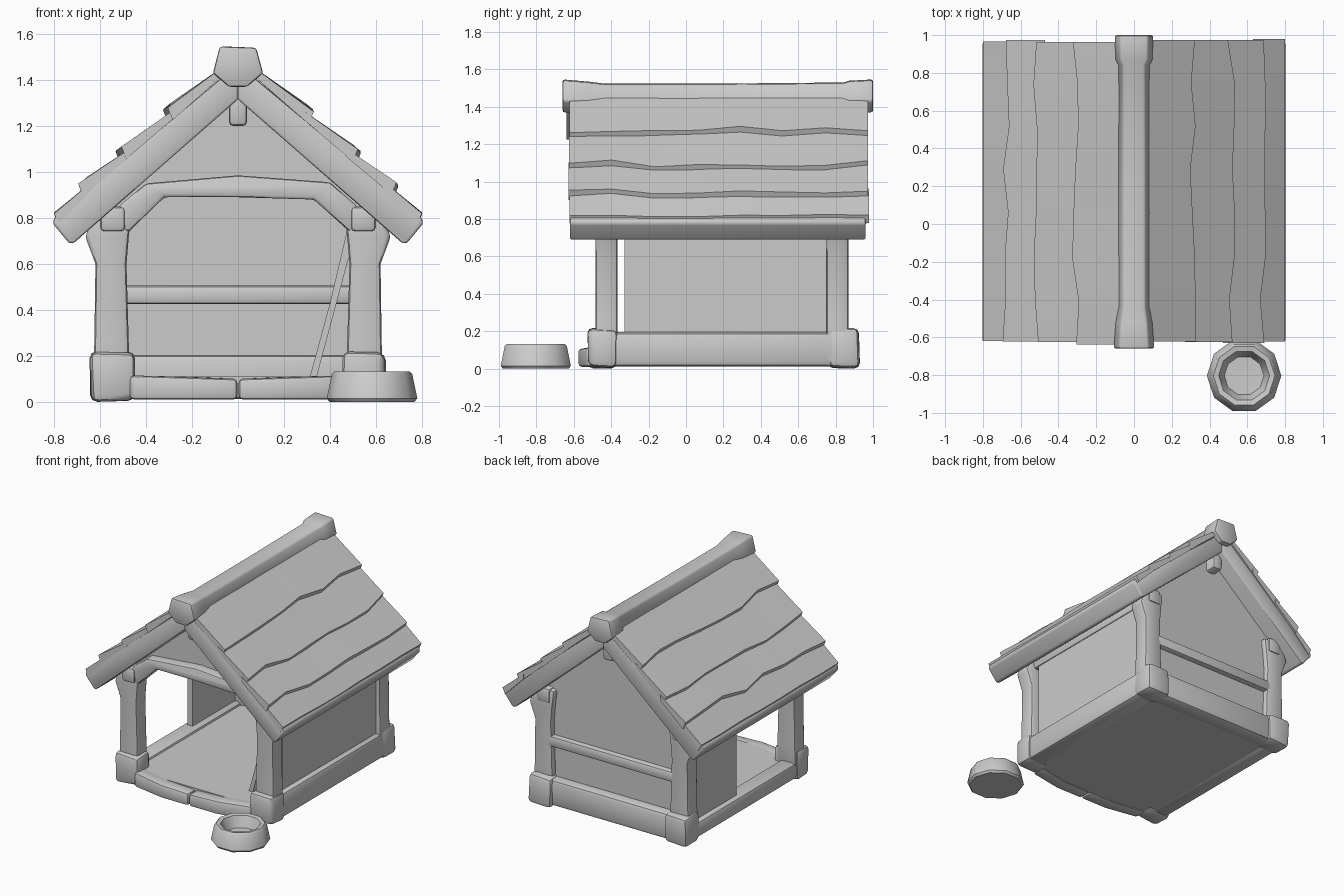
import bpy, bmesh, math, random
from mathutils import Vector

if "Cube" in bpy.data.objects:
    bpy.data.objects.remove(bpy.data.objects["Cube"])

random.seed(4)


def finish(name, bm, bevel=0.0, seg=2):
    """Bevel the hard edges and turn the bmesh into an object."""
    bmesh.ops.recalc_face_normals(bm, faces=bm.faces)
    if bevel:
        edges = [e for e in bm.edges if e.calc_face_angle(0) > 0.6]
        bmesh.ops.bevel(bm, geom=edges, offset=bevel, segments=seg, profile=0.5,
                        affect='EDGES', clamp_overlap=True)
    me = bpy.data.meshes.new(name)
    bm.to_mesh(me)
    bm.free()
    ob = bpy.data.objects.new(name, me)
    bpy.context.collection.objects.link(ob)
    return ob


def prism(name, pts, y0, y1, bevel=0.0):
    """Extrude an x/z outline along y."""
    bm = bmesh.new()
    a = [bm.verts.new((x, y0, z)) for x, z in pts]
    b = [bm.verts.new((x, y1, z)) for x, z in pts]
    bm.faces.new(a)
    bm.faces.new(b[::-1])
    for i in range(len(pts)):
        j = (i + 1) % len(pts)
        bm.faces.new((a[i], b[i], b[j], a[j]))
    return finish(name, bm, bevel)


def box(name, lo, hi, bevel=0.0, wobble=0.0):
    """Box between two corners, with slightly hand-hewn corners."""
    bm = bmesh.new()
    bmesh.ops.create_cube(bm, size=1)
    for v in bm.verts:
        for k in range(3):
            v.co[k] = (lo[k] + hi[k]) / 2 + v.co[k] * (hi[k] - lo[k])
            v.co[k] += random.uniform(-wobble, wobble)
    return finish(name, bm, bevel)


def loft(name, sections, bevel=0.0):
    """Skin a list of equal-length vertex rings."""
    bm = bmesh.new()
    rings = [[bm.verts.new(p) for p in s] for s in sections]
    n = len(rings[0])
    for r, s in zip(rings, rings[1:]):
        for i in range(n):
            bm.faces.new((r[i], r[(i + 1) % n], s[(i + 1) % n], s[i]))
    bm.faces.new(rings[0])
    bm.faces.new(rings[-1])
    return finish(name, bm, bevel)


def roof_z(x):
    return 1.507 - 0.873 * x


for sx, side in ((-1, "left"), (1, "right")):
    # Roof slab, its end faces read as the rake and eave beams
    prism(f"{side}_roof_slab",
          [(0, 1.47), (sx * 0.80, 0.80), (sx * 0.805, 0.775), (sx * 0.735, 0.69),
           (sx * 0.715, 0.69), (0, 1.315)], -0.62, 0.96, 0.02)
    # Overlapping shingle boards with uneven lower edges
    rows = [(0.05, 0.315), (0.27, 0.52), (0.47, 0.685), (0.63, 0.80)]
    for r, (x0, x1) in enumerate(rows):
        lip = 0.045 if r < 3 else 0.012
        ya, yb = -0.63 + random.uniform(-0.015, 0.01), 0.97 + random.uniform(-0.01, 0.015)
        rings = []
        for i in range(8):
            y = ya + (yb - ya) * i / 7
            xe = x1 + (random.uniform(-0.025, 0.015) if r < 3 else 0)
            ze = roof_z(xe) + lip + random.uniform(-0.008, 0.006)
            rings.append([(sx * x0, y, roof_z(x0) + 0.005), (sx * xe, y, ze),
                          (sx * (xe - 0.022), y, ze - 0.04 - lip * 0.3),
                          (sx * x0, y, roof_z(x0) - 0.03)])
        loft(f"{side}_shingle_row_{r + 1}", rings)

    # Corner posts flaring under the eaves
    for y, where, hy in ((-0.425, "front", 0.06), (0.81, "back", 0.06)):
        rings = []
        for z, xi, xo in ((0.03, 0.47, 0.635), (0.25, 0.475, 0.625), (0.6, 0.485, 0.62),
                          (0.72, 0.475, 0.665), (0.84, 0.46, 0.61)):
            rings.append([(sx * xi, y - hy, z), (sx * xo, y - hy, z),
                          (sx * xo, y + hy, z), (sx * xi, y + hy, z)])
        loft(f"{side}_{where}_post", rings, 0.02)
        # Chunky foot block at each corner
        lo, hi = (-0.52, -0.37) if where == "front" else (0.76, 0.925)
        xs = sorted((sx * 0.455, sx * 0.64))
        box(f"{side}_{where}_foot", (xs[0], lo, 0.005), (xs[1], hi, 0.215), 0.03, 0.008)

    # Wall plate under the rafters
    xs = sorted((sx * 0.49, sx * 0.60))
    box(f"{side}_wall_plate", (xs[0], -0.5, 0.74), (xs[1], 0.88, 0.85), 0.02)

# Ridge beam with swollen ends
rings = []
for y, t, b, zt in ((-0.66, 0.08, 0.11, 1.547), (-0.52, 0.07, 0.10, 1.535), (-0.44, 0.06, 0.085, 1.525),
                    (0.2, 0.06, 0.085, 1.525), (0.84, 0.06, 0.085, 1.53), (0.87, 0.075, 0.10, 1.54),
                    (1.0, 0.075, 0.105, 1.547)):
    rings.append([(-t, y, zt), (t, y, zt - 0.006), (b, y, 1.43), (0.04, y, 1.37), (-0.04, y, 1.37), (-b, y, 1.43)])
loft("ridge_beam", rings, 0.012)
# Ridge pole ends under the gables
box("ridge_pole", (-0.04, -0.53, 1.20), (0.04, 0.91, 1.34), 0.02)

# Floor and base beams
box("floor", (-0.60, -0.49, 0.02), (0.60, 0.86, 0.11))
box("right_base_beam", (0.48, -0.45, 0.012), (0.63, 0.9, 0.195), 0.03)
box("left_base_beam", (-0.63, -0.45, 0.012), (-0.50, 0.9, 0.13), 0.03)
box("back_base_beam", (-0.56, 0.77, 0.012), (0.56, 0.90, 0.205), 0.03)
# Front sill in two slightly bowed logs
for sx, side in ((-1, "left"), (1, "right")):
    rings = [[(sx * x, y, 0.01), (sx * x, y + 0.1, 0.01), (sx * x, y + 0.1, z), (sx * x, y, z)]
             for x, y, z in ((0.003, -0.575, 0.10), (0.22, -0.575, 0.108), (0.47, -0.53, 0.115))]
    loft(f"{side}_front_sill", rings, 0.018)

# Back wall, front gable panel and back rail
prism("back_wall", [(-0.57, 0.1), (0.57, 0.1), (0.57, 0.83), (0, 1.34), (-0.57, 0.83)], 0.79, 0.83)
box("back_rail", (-0.52, 0.74, 0.425), (0.52, 0.87, 0.505), 0.02)
prism("front_gable_panel", [(-0.52, 0.80), (-0.32, 0.93), (0.33, 0.93), (0.52, 0.80),
                            (0.57, 0.83), (0, 1.34), (-0.57, 0.83)], -0.42, -0.39)
# Arched door header with knee braces
prism("door_header", [(-0.49, 0.74), (-0.47, 0.745), (-0.32, 0.89), (0, 0.89), (0.33, 0.88), (0.48, 0.745),
                      (0.50, 0.74), (0.52, 0.85), (0.40, 0.955), (0, 0.985), (-0.40, 0.95), (-0.52, 0.85)],
      -0.49, -0.37, 0.014)

# Side walls: full on the right, half open on the left
box("right_wall", (0.55, -0.33, 0.13), (0.59, 0.86, 0.82))
box("left_wall", (-0.59, 0.26, 0.10), (-0.55, 0.86, 0.82))
# Leaning inner board along the right wall
prism("right_inner_board", [(0.31, 0.10), (0.34, 0.10), (0.52, 0.77), (0.48, 0.77), (0.40, 0.43)], -0.32, 0.3)

# Feeding bowl: faceted lathe with a sunken dish
bm = bmesh.new()
prof = [(0.0, 0.0), (0.185, 0.0), (0.197, 0.015), (0.175, 0.12), (0.163, 0.133),
        (0.135, 0.128), (0.105, 0.05), (0.0, 0.045)]
n = 10
rows = []
for r, z in prof:
    c = n if r else 1
    rows.append([bm.verts.new((0.583 + r * math.cos(2 * math.pi * i / n),
                               -0.803 + r * math.sin(2 * math.pi * i / n), z)) for i in range(c)])
for a, b in zip(rows, rows[1:]):
    for i in range(n):
        j = (i + 1) % n
        quad = [a[i % len(a)], a[j % len(a)], b[j % len(b)], b[i % len(b)]]
        bm.faces.new(list(dict.fromkeys(quad)))
finish("bowl", bm)

# Smooth shading with crisp corners
bpy.ops.object.select_all(action='SELECT')
bpy.context.view_layer.objects.active = bpy.context.scene.objects[0]
bpy.ops.object.shade_smooth_by_angle(angle=math.radians(42))
